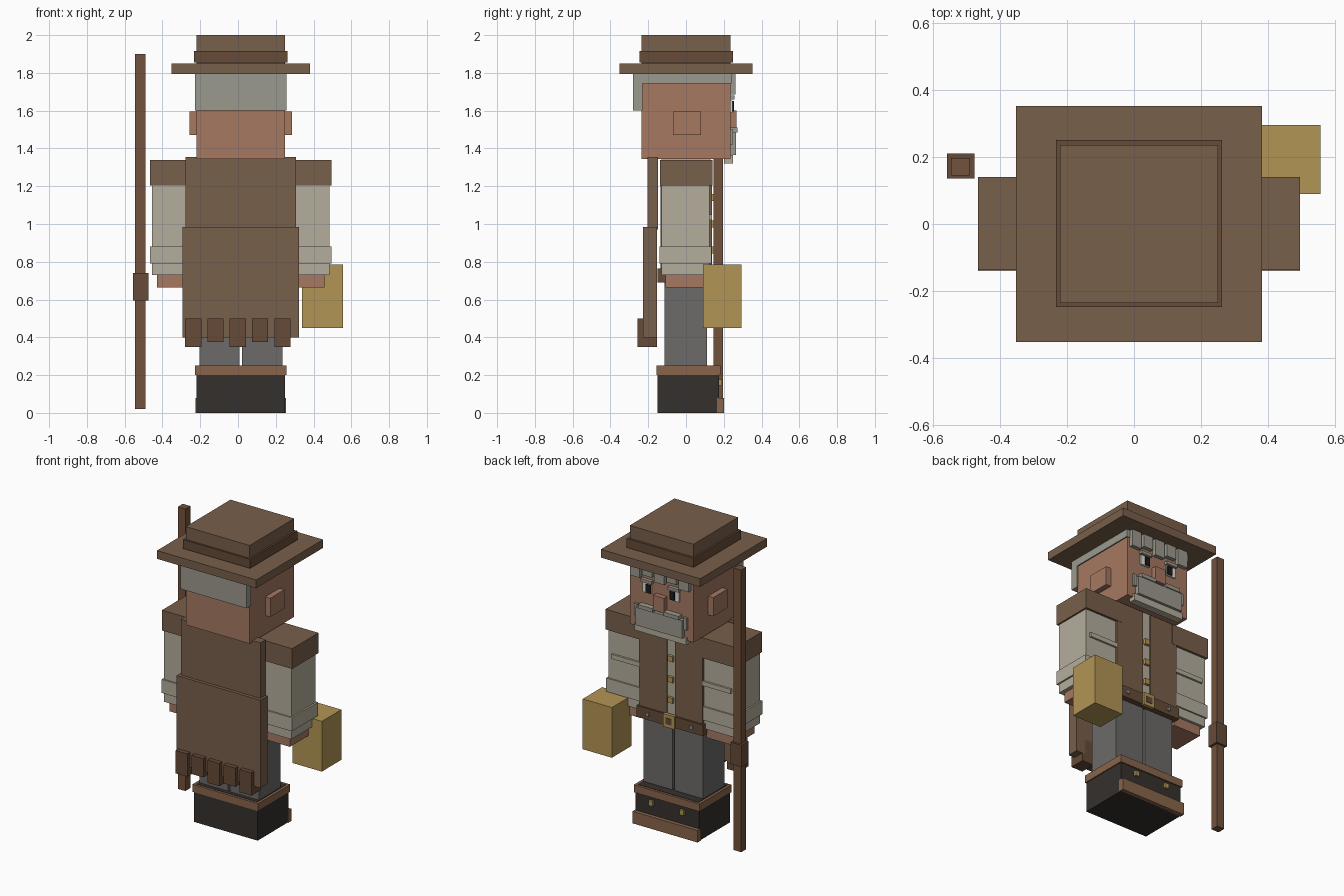
import bpy

CX = 0.015  # symmetry plane of the figure
COL = {
    "hat": (0.19, 0.115, 0.07), "band": (0.13, 0.07, 0.04), "skin": (0.38, 0.19, 0.12),
    "hair": (0.33, 0.32, 0.27), "shirt": (0.46, 0.42, 0.34), "cape": (0.19, 0.115, 0.07),
    "trouser": (0.15, 0.145, 0.14), "boot": (0.035, 0.03, 0.026), "trim": (0.25, 0.13, 0.07),
    "wood": (0.17, 0.085, 0.045), "gold": (0.45, 0.30, 0.09), "white": (0.75, 0.74, 0.7),
    "dark": (0.012, 0.012, 0.012), "steel": (0.3, 0.3, 0.3),
}
MATS = {}
for key, rgb in COL.items():
    MATS[key] = bpy.data.materials.new(key)
    MATS[key].diffuse_color = (*rgb, 1)


def box(name, mat, x, y, z):
    """Box from (min, max) ranges."""
    lo, hi = zip(x, y, z)
    bpy.ops.mesh.primitive_cube_add(size=1, location=[(a + b) / 2 for a, b in zip(lo, hi)])
    o = bpy.context.object
    o.name = name
    o.scale = [b - a for a, b in zip(lo, hi)]
    bpy.ops.object.transform_apply(location=False, rotation=False, scale=True)
    o.data.materials.append(MATS[mat])
    return o


def mid(name, mat, half, y, z, off=0.0):
    """Box centred on the symmetry plane (plus offset)."""
    return box(name, mat, (CX + off - half, CX + off + half), y, z)


def pair(name, mat, near, far, y, z):
    """Mirrored boxes spanning near..far from the symmetry plane."""
    for side, s in (("left", -1), ("right", 1)):
        box(f"{side}_{name}", mat, sorted((CX + s * near, CX + s * far)), y, z)


# Hat
mid("hat_crown", "hat", 0.235, (-0.235, 0.235), (1.85, 2.0))
mid("hat_band", "band", 0.247, (-0.247, 0.25), (1.855, 1.915))
mid("hat_brim", "hat", 0.366, (-0.352, 0.352), (1.795, 1.85))

# Head, ears and hair
mid("head", "skin", 0.235, (-0.235, 0.235), (1.345, 1.79))
pair("ear", "skin", 0.23, 0.272, (-0.07, 0.08), (1.47, 1.595))
mid("hair_cap", "hair", 0.243, (-0.28, 0.24), (1.745, 1.795))
mid("hair_back", "hair", 0.243, (-0.28, -0.23), (1.6, 1.795))
for i in range(5):
    mid(f"hair_fringe_{i + 1}", "hair", 0.036, (0.23, 0.262),
        (1.685 if i % 2 == 0 else 1.71, 1.795), (i - 2) * 0.09)

# Face
pair("eye_white", "white", 0.07, 0.135, (0.23, 0.246), (1.59, 1.655))
pair("pupil", "dark", 0.07, 0.105, (0.24, 0.254), (1.595, 1.65))
pair("eyebrow", "hair", 0.06, 0.14, (0.23, 0.258), (1.66, 1.68))
mid("nose", "skin", 0.04, (0.23, 0.268), (1.5, 1.6))
mid("moustache", "hair", 0.17, (0.23, 0.265), (1.365, 1.485))
pair("moustache_top", "hair", 0.04, 0.15, (0.23, 0.272), (1.485, 1.51))
pair("whisker", "hair", 0.17, 0.195, (0.23, 0.25), (1.42, 1.5))
mid("beard_strip", "shirt", 0.19, (0.2, 0.248), (1.32, 1.365))

# Torso, waistcoat and buttons
mid("torso", "shirt", 0.225, (-0.13, 0.13), (0.7, 1.345))
pair("waistcoat_panel", "cape", 0.03, 0.235, (-0.135, 0.138), (0.75, 1.34))
for i, z in enumerate((0.863, 1.0, 1.14)):
    mid(f"button_{i + 1}", "gold", 0.018, (0.125, 0.148), (z - 0.018, z + 0.018))

# Belt with square buckle and studs
mid("belt", "band", 0.245, (-0.15, 0.15), (0.69, 0.765))
mid("buckle", "gold", 0.042, (0.14, 0.162), (0.685, 0.77))
mid("buckle_centre", "band", 0.022, (0.15, 0.165), (0.707, 0.748))
pair("belt_stud", "steel", 0.15, 0.172, (0.14, 0.158), (0.717, 0.739))

# Arms
pair("shoulder", "cape", 0.2, 0.48, (-0.137, 0.14), (1.205, 1.34))
pair("sleeve", "shirt", 0.21, 0.469, (-0.13, 0.125), (0.73, 1.21))
pair("sleeve_cuff", "shirt", 0.2, 0.48, (-0.14, 0.135), (0.79, 0.88))
pair("sleeve_fold", "shirt", 0.235, 0.44, (0.12, 0.138), (1.02, 1.05))
pair("hand", "skin", 0.24, 0.443, (-0.108, 0.108), (0.665, 0.735))

# Cape with hanging tabs
mid("cape_upper", "cape", 0.293, (-0.205, -0.148), (0.97, 1.355))
mid("cape_lower", "cape", 0.309, (-0.227, -0.153), (0.4, 0.985))
for i in range(5):
    mid(f"cape_tab_{i + 1}", "band", 0.043, (-0.257, -0.153),
        (0.348 if i % 2 == 0 else 0.375, 0.5), (i - 2) * 0.118 - 0.016)

# Legs and boots
pair("leg", "trouser", 0.007, 0.22, (-0.115, 0.112), (0.24, 0.7))
mid("boots", "boot", 0.235, (-0.15, 0.175), (0, 0.21))
mid("boot_cuff", "trim", 0.242, (-0.155, 0.183), (0.2, 0.25))
mid("boot_lining", "boot", 0.225, (-0.14, 0.168), (0.21, 0.252))
mid("boot_toe", "trim", 0.24, (0.165, 0.2), (0, 0.08))
pair("boot_buckle", "gold", 0.1, 0.13, (0.17, 0.19), (0.145, 0.178))

# Staff and lantern
box("staff", "wood", (-0.545, -0.49), (0.145, 0.197), (0.02, 1.9))
box("staff_grip", "band", (-0.557, -0.475), (0.135, 0.21), (0.595, 0.74))
box("lantern", "gold", (0.34, 0.555), (0.09, 0.295), (0.45, 0.785))
